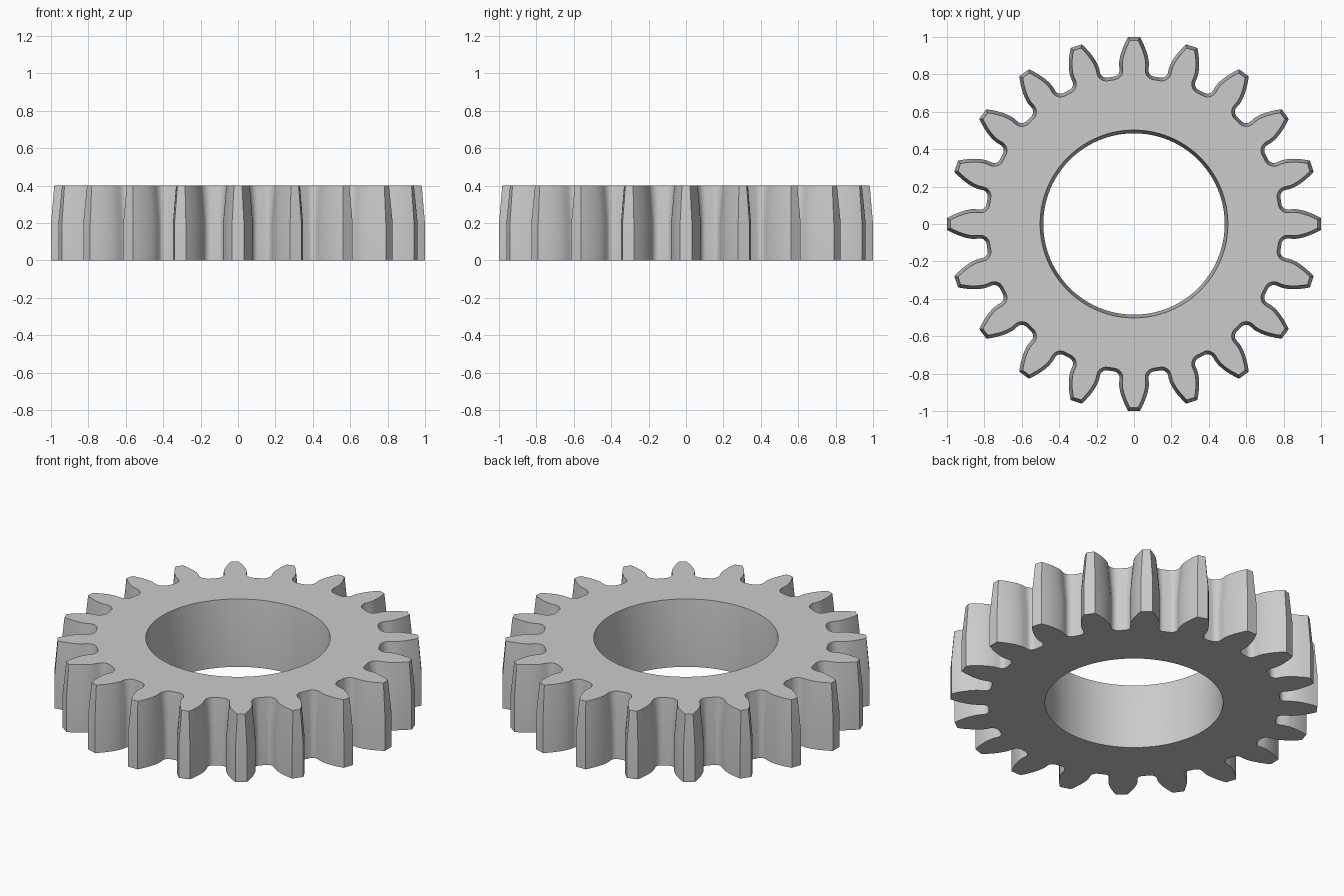
import bpy
import bmesh
import math
from mathutils import Vector

cube = bpy.data.objects.get("Cube")
if cube:
    bpy.data.objects.remove(cube)

# Gear proportions
TEETH = 20
MODULE = 2 / (TEETH + 2)
TIP_R = 1.0
PITCH_R = MODULE * TEETH / 2
ROOT_R = PITCH_R - 1.25 * MODULE
PRESSURE = math.radians(20)
BASE_R = PITCH_R * math.cos(PRESSURE)
FILLET = 0.38 * MODULE
BORE_R = 0.485
HEIGHT = 0.4
DRAFT = 0.0172     # how far the walls lean in over the upper half
BORE_STEPS = 96


def polar(r, a):
    return Vector((r * math.cos(a), r * math.sin(a)))


def involute(a):
    return math.tan(a) - a


def half_tooth():
    """Points from the middle of a gap (angle 0) up to the tooth tip corner."""
    base_half = math.pi / (2 * TEETH) + involute(PRESSURE)
    wall = math.pi / TEETH - base_half
    centre_r = ROOT_R + FILLET
    centre_a = wall - math.asin(FILLET / centre_r)
    centre = polar(centre_r, centre_a)
    pts = [polar(ROOT_R, 0)]
    # root fillet
    start, end = centre_a + math.pi, wall + math.pi / 2
    steps = 8
    for i in range(steps + 1):
        pts.append(centre + polar(FILLET, start + (end - start) * i / steps))
    # involute flank
    for i in range(steps + 1):
        r = BASE_R + (TIP_R - BASE_R) * i / steps
        pts.append(polar(r, wall + involute(math.acos(min(1, BASE_R / r)))))
    return pts


def turned(p, a):
    return Vector((p.x * math.cos(a) - p.y * math.sin(a),
                   p.x * math.sin(a) + p.y * math.cos(a)))


def gear_outline():
    half = half_tooth()
    mirrored = [Vector((p.x, -p.y)) for p in reversed(half[1:])]
    pitch = 2 * math.pi / TEETH
    return [turned(p, pitch * (k + 0.5)) for k in range(TEETH) for p in mirrored + half]


def inset(pts, d):
    """Move a counter-clockwise outline inward by d with mitred corners."""
    out = []
    for i, p in enumerate(pts):
        u = (p - pts[i - 1]).normalized()
        v = (pts[(i + 1) % len(pts)] - p).normalized()
        n1, n2 = Vector((-u.y, u.x)), Vector((-v.y, v.x))
        out.append(p + (n1 + n2) * d / (1 + n1.dot(n2)))
    return out


def add_wall(bm, levels):
    """Skin a stack of matching outlines; return the bottom and top edges."""
    rings = [[bm.verts.new((p.x, p.y, z)) for p in pts] for pts, z in levels]
    n = len(rings[0])
    for low, high in zip(rings, rings[1:]):
        for i in range(n):
            j = (i + 1) % n
            bm.faces.new((low[i], low[j], high[j], high[i]))
    return [[bm.edges.get((r[i], r[(i + 1) % n])) for i in range(n)]
            for r in (rings[0], rings[-1])]


outline = gear_outline()
bore = [polar(BORE_R, 2 * math.pi * i / BORE_STEPS) for i in range(BORE_STEPS)]
bore_top = [p * (BORE_R + DRAFT) / BORE_R for p in bore]

# Toothed rim and bore walls, straight below and drafted above
bm = bmesh.new()
rim = add_wall(bm, [(outline, 0), (outline, HEIGHT / 2), (inset(outline, DRAFT), HEIGHT)])
hole = add_wall(bm, [(bore, 0), (bore, HEIGHT / 2), (bore_top, HEIGHT)])

# Flat ring faces at bottom and top
for outer, inner, up in ((rim[0], hole[0], -1), (rim[1], hole[1], 1)):
    bmesh.ops.triangle_fill(bm, use_beauty=True, edges=outer + inner, normal=(0, 0, up))
bmesh.ops.recalc_face_normals(bm, faces=bm.faces[:])

mesh = bpy.data.meshes.new("gear")
bm.to_mesh(mesh)
bm.free()
gear = bpy.data.objects.new("gear", mesh)
bpy.context.collection.objects.link(gear)

# Plain grey metal
GREY = (0.6, 0.6, 0.6, 1)
mat = bpy.data.materials.new("grey_metal")
mat.use_nodes = True
mat.diffuse_color = GREY
mat.node_tree.nodes["Principled BSDF"].inputs["Base Color"].default_value = GREY
mesh.materials.append(mat)

bpy.ops.object.select_all(action='DESELECT')
gear.select_set(True)
bpy.context.view_layer.objects.active = gear
bpy.ops.object.shade_smooth_by_angle(angle=math.radians(30))
